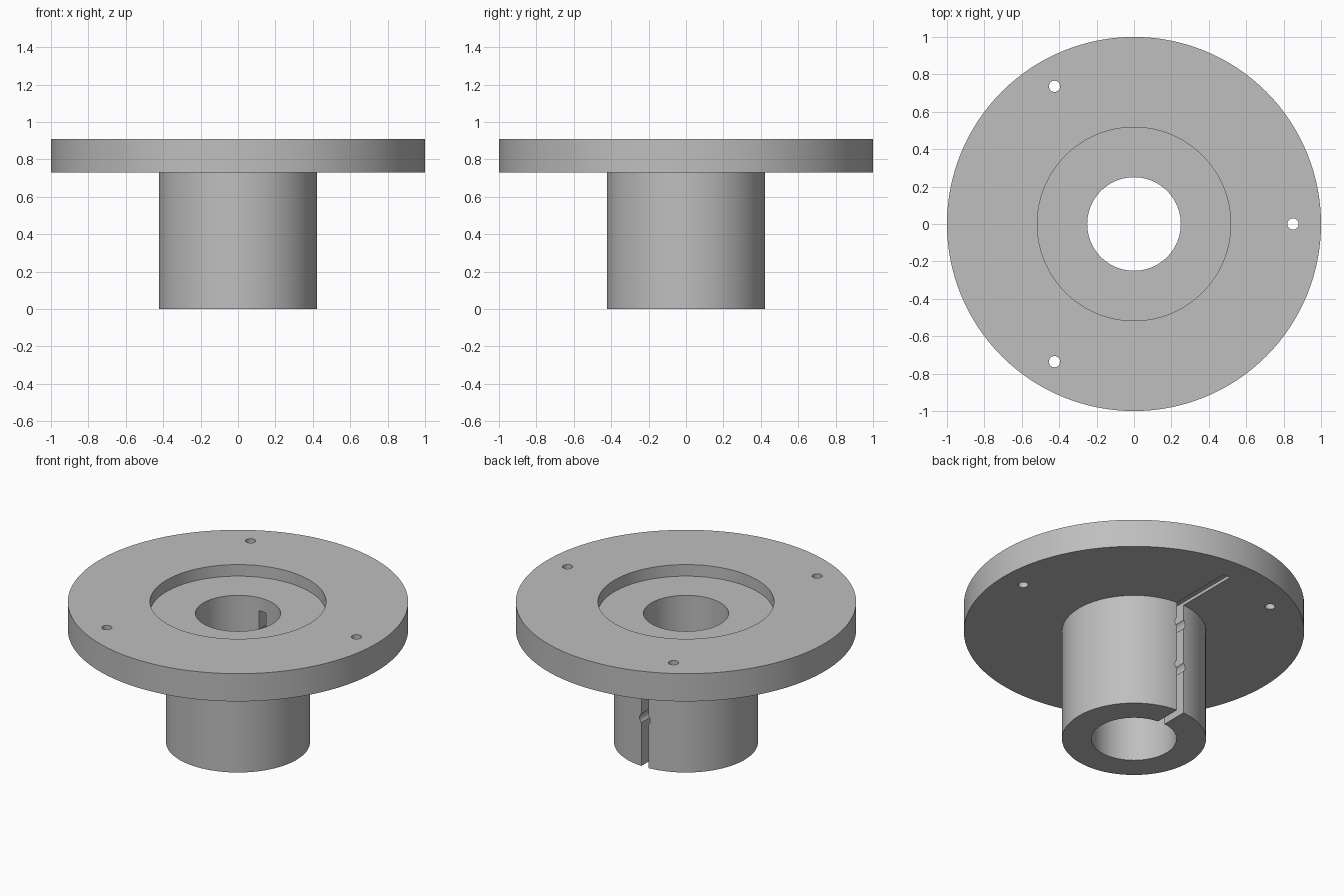
import bpy
import bmesh
from math import cos, sin, pi, tau
from mathutils import Vector

default = bpy.data.objects.get("Cube")
if default:
    bpy.data.objects.remove(default, do_unlink=True)

grey = bpy.data.materials.new("plain grey")
colour = (0.52, 0.52, 0.52, 1)
grey.diffuse_color = colour
grey.use_nodes = True
grey.node_tree.nodes["Principled BSDF"].inputs["Base Color"].default_value = colour

FLANGE_TOP, FLANGE_BOTTOM = 0.91, 0.73
HUB_R, BORE_R, RECESS_R, RECESS_FLOOR = 0.423, 0.25, 0.517, 0.835
BOLT_CIRCLE = 0.85


def lathe(name, profile, steps=128):
    """Turn a closed (radius, height) profile around z."""
    bm = bmesh.new()
    verts = [bm.verts.new((r, 0, z)) for r, z in profile]
    edges = [bm.edges.new((v, verts[i - 1])) for i, v in enumerate(verts)]
    bmesh.ops.spin(bm, geom=verts + edges, axis=(0, 0, 1), cent=(0, 0, 0),
                   angle=tau, steps=steps)
    bmesh.ops.remove_doubles(bm, verts=bm.verts, dist=1e-5)
    bmesh.ops.recalc_face_normals(bm, faces=bm.faces)
    mesh = bpy.data.meshes.new(name)
    bm.to_mesh(mesh)
    bm.free()
    mesh.materials.append(grey)
    obj = bpy.data.objects.new(name, mesh)
    bpy.context.collection.objects.link(obj)
    return obj


def cut(target, cutter):
    """Subtract a cutter from the target and discard it."""
    cutter.hide_render = True
    cutter.data.materials.append(grey)
    mod = target.modifiers.new("cut", "BOOLEAN")
    mod.operation = "DIFFERENCE"
    mod.solver = "EXACT"
    mod.object = cutter
    bpy.context.view_layer.objects.active = target
    bpy.ops.object.modifier_apply(modifier=mod.name)
    bpy.data.objects.remove(cutter, do_unlink=True)


def drill(target, radius, start, end):
    """Cut a round hole between two points."""
    a, b = Vector(start), Vector(end)
    bpy.ops.mesh.primitive_cylinder_add(
        vertices=32, radius=radius, depth=(b - a).length, location=(a + b) / 2,
        rotation=(b - a).to_track_quat("Z", "Y").to_euler())
    cut(target, bpy.context.object)


# Flange and hub turned in one piece, with bore and top recess
flanged_hub = lathe("flanged_hub", [
    (BORE_R, 0), (HUB_R, 0), (HUB_R, FLANGE_BOTTOM), (1, FLANGE_BOTTOM),
    (1, FLANGE_TOP), (RECESS_R, FLANGE_TOP), (RECESS_R, RECESS_FLOOR),
    (BORE_R, RECESS_FLOOR)])

# Three bolt holes through the flange
for i in range(3):
    x, y = BOLT_CIRCLE * cos(i * tau / 3), BOLT_CIRCLE * sin(i * tau / 3)
    drill(flanged_hub, 0.03, (x, y, 0.6), (x, y, 1.1))

# Slot through the back of the hub, running on as a shallow flange groove
slot_start, slot_end, slot_low, slot_top = 0.1, 0.85, -0.1, 0.75
bpy.ops.mesh.primitive_cube_add(
    size=1, location=(0, (slot_start + slot_end) / 2, (slot_low + slot_top) / 2))
slot = bpy.context.object
slot.scale = (0.05, slot_end - slot_start, slot_top - slot_low)
bpy.context.view_layer.update()
cut(flanged_hub, slot)

# Two radial screw holes along the slot
for z in (0.31, 0.6):
    drill(flanged_hub, 0.038, (0, 0.1, z), (0, 0.6, z))

bpy.ops.object.select_all(action="DESELECT")
flanged_hub.select_set(True)
bpy.context.view_layer.objects.active = flanged_hub
bpy.ops.object.shade_smooth_by_angle(angle=pi / 6)
